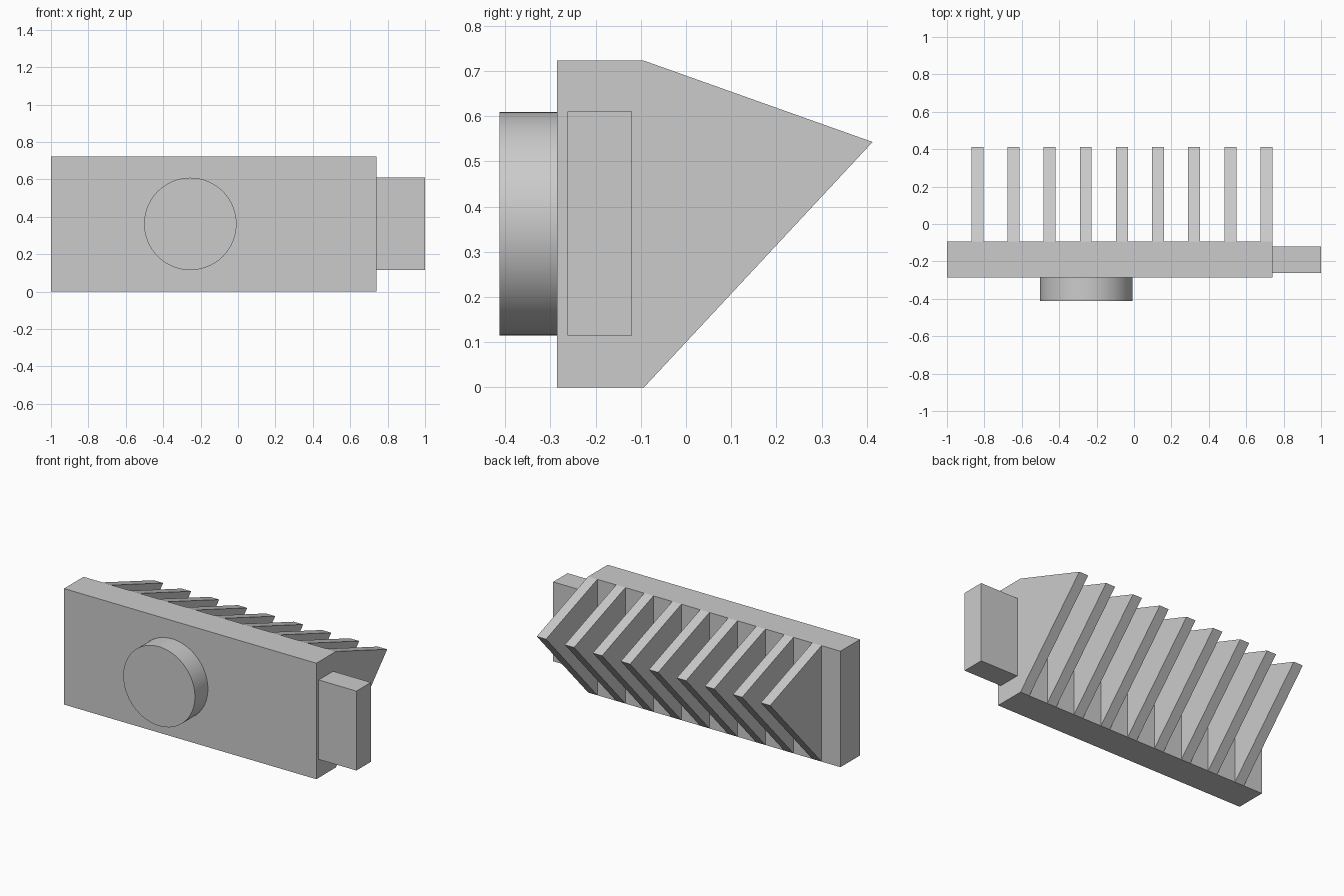
import bpy, bmesh, math
from mathutils import Matrix, Vector

default = bpy.data.objects.get("Cube")
if default:
    bpy.data.objects.remove(default, do_unlink=True)

# Single grey material
GREY = (0.6, 0.6, 0.6, 1.0)
grey = bpy.data.materials.new("plain grey")
grey.use_nodes = True
grey.diffuse_color = GREY
grey.node_tree.nodes["Principled BSDF"].inputs["Base Color"].default_value = GREY


def finish(name, bm):
    """Turn a bmesh into a named, coloured object."""
    bmesh.ops.recalc_face_normals(bm, faces=bm.faces)
    mesh = bpy.data.meshes.new(name)
    bm.to_mesh(mesh)
    bm.free()
    mesh.materials.append(grey)
    obj = bpy.data.objects.new(name, mesh)
    bpy.context.collection.objects.link(obj)
    return obj


def box(name, low, high):
    low, high = Vector(low), Vector(high)
    bm = bmesh.new()
    place = Matrix.Translation((low + high) / 2) @ Matrix.Diagonal((*(high - low), 1))
    bmesh.ops.create_cube(bm, size=1, matrix=place)
    return finish(name, bm)


def prism(name, profile, x0, x1):
    """Extrude a (y, z) profile along x."""
    bm = bmesh.new()
    face = bm.faces.new([bm.verts.new((x0, y, z)) for y, z in profile])
    grown = bmesh.ops.extrude_face_region(bm, geom=[face], use_keep_orig=True)
    moved = [v for v in grown["geom"] if isinstance(v, bmesh.types.BMVert)]
    bmesh.ops.translate(bm, verts=moved, vec=(x1 - x0, 0, 0))
    return finish(name, bm)


FRONT, BACK, RIGHT_END, TOP = -0.285, -0.093, 0.74, 0.723

# Main slab and the block on its end
box("body_plate", (-1, FRONT, 0), (RIGHT_END, BACK, TOP))
box("end_block", (RIGHT_END, -0.262, 0.115), (1, -0.12, 0.61))

# Row of triangular fins, the last one flush with the slab's end
FIN_COUNT, FIN_WIDTH, FIN_STEP = 9, 0.064, 0.1932
fin_profile = [(BACK, 0), (0.413, 0.543), (BACK, TOP)]
for i in range(FIN_COUNT):
    x1 = RIGHT_END - i * FIN_STEP
    prism(f"fin_{i + 1}", fin_profile, x1 - FIN_WIDTH, x1)

# Round boss on the front
bm = bmesh.new()
bmesh.ops.create_cone(bm, cap_ends=True, segments=64, radius1=0.247,
                      radius2=0.247, depth=0.128)
bmesh.ops.transform(bm, verts=bm.verts, matrix=Matrix.Translation((-0.255, -0.349, 0.362))
                    @ Matrix.Rotation(math.pi / 2, 4, "X"))
boss = finish("front_boss", bm)
bpy.ops.object.select_all(action="DESELECT")
boss.select_set(True)
bpy.context.view_layer.objects.active = boss
bpy.ops.object.shade_smooth_by_angle(angle=math.radians(30))
